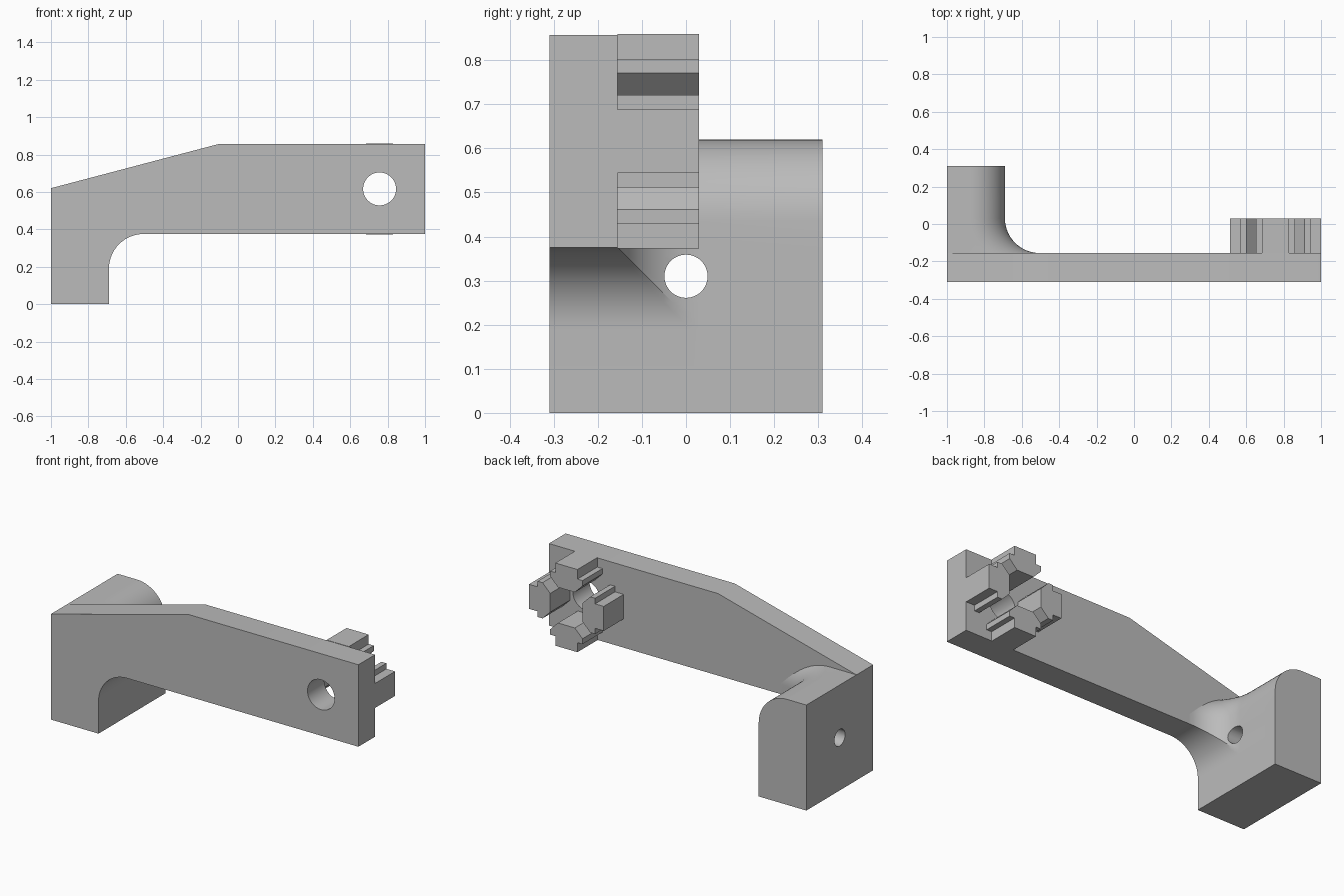
import bpy, bmesh
from math import sin, cos, pi, sqrt
from mathutils import Vector, Matrix

cube = bpy.data.objects.get("Cube")
if cube:
    bpy.data.objects.remove(cube)

grey = bpy.data.materials.new("plain grey")
grey.use_nodes = True
grey.diffuse_color = (0.5, 0.5, 0.5, 1)
grey.node_tree.nodes["Principled BSDF"].inputs["Base Color"].default_value = (0.5, 0.5, 0.5, 1)

FRONT, PLATE_BACK, BACK = -0.31, -0.155, 0.31
R = 0.185                      # shared fillet radius
FX, FY, FZ = -0.505, 0.03, 0.19  # fillet centre
TOP = 0.62                     # block height
STEPS = 14
ANGLES = [pi / 2 * i / STEPS for i in range(STEPS + 1)]


def finish(name, bm):
    bmesh.ops.recalc_face_normals(bm, faces=bm.faces)
    mesh = bpy.data.meshes.new(name)
    bm.to_mesh(mesh)
    bm.free()
    obj = bpy.data.objects.new(name, mesh)
    mesh.materials.append(grey)
    bpy.context.collection.objects.link(obj)
    return obj


def prism(name, profile, y0, y1):
    """Extrude an x-z outline along y."""
    bm = bmesh.new()
    face = bm.faces.new([bm.verts.new((x, y0, z)) for x, z in profile])
    ext = bmesh.ops.extrude_face_region(bm, geom=[face])
    verts = [v for v in ext["geom"] if isinstance(v, bmesh.types.BMVert)]
    bmesh.ops.translate(bm, verts=verts, vec=(0, y1 - y0, 0))
    return finish(name, bm)


def drill(obj, centre, radius, axis):
    """Cut a round hole along the given axis."""
    bm = bmesh.new()
    turn = Vector((0, 0, 1)).rotation_difference(Vector(axis)).to_matrix().to_4x4()
    bmesh.ops.create_cone(bm, cap_ends=True, segments=48, radius1=radius, radius2=radius,
                          depth=1, matrix=Matrix.Translation(centre) @ turn)
    cutter = finish(obj.name + "_hole_cutter", bm)
    cutter.hide_render = True
    cutter.hide_viewport = True
    mod = obj.modifiers.new("hole", 'BOOLEAN')
    mod.operation = 'DIFFERENCE'
    mod.solver = 'EXACT'
    mod.object = cutter
    bpy.context.view_layer.update()
    dg = bpy.context.evaluated_depsgraph_get()
    cut = bpy.data.meshes.new_from_object(obj.evaluated_get(dg))
    obj.modifiers.clear()
    obj.data = cut
    bpy.data.objects.remove(cutter)


def smooth(obj):
    bpy.ops.object.select_all(action='DESELECT')
    obj.select_set(True)
    bpy.context.view_layer.objects.active = obj
    bpy.ops.object.shade_smooth_by_angle(angle=pi / 6)


# Arm plate with the curved underside and sloped top
under = [(FX - R * cos(a), FZ + R * sin(a)) for a in ANGLES]
outline = [(-1, 0), (FX - R, 0)] + under + [(1, FZ + R), (1, 0.857), (-0.1, 0.857), (-1, TOP)]
plate = prism("arm_plate", outline, FRONT, PLATE_BACK)
KX, KZ = 0.757, 0.616
drill(plate, (KX, -0.25, KZ), 0.088, (0, 1, 0))
smooth(plate)


# Mounting block: stacked sections with a flared root and rounded top edge
def section(z, inset, limit):
    r = R + inset
    pts = [(-1, BACK), (FX - r, BACK)]
    pts += [(FX - r * cos(a), max(FY - r * sin(a), FRONT + 0.01)) for a in ANGLES]
    pts += [(FX, FRONT + 0.005), (-1, FRONT + 0.005)]
    return [(min(x, limit), y, z) for x, y in pts]


levels = [(0, 0, FX - R)]
levels += [(FZ + R * sin(a), 0, FX - R * cos(a)) for a in ANGLES]
levels += [(TOP - R + R * sin(a), R * (1 - cos(a)), FX) for a in ANGLES]

bm = bmesh.new()
rings = [[bm.verts.new(p) for p in section(*lv)] for lv in levels]
for low, high in zip(rings, rings[1:]):
    n = len(low)
    for j in range(n):
        k = (j + 1) % n
        bm.faces.new((low[j], low[k], high[k]))
        bm.faces.new((low[j], high[k], high[j]))
bm.faces.new(rings[0])
bm.faces.new(rings[-1])
bmesh.ops.dissolve_degenerate(bm, dist=0.0001, edges=bm.edges)
block = finish("mounting_block", bm)
drill(block, (-0.85, 0, 0.31), 0.049, (1, 0, 0))
smooth(block)

# Four slot keys arranged around the round hole
half = [(0.055, 0.105), (0.105, 0.155), (0.105, 0.187), (0.072, 0.187), (0.072, 0.243)]
key = half + [(-w, r) for w, r in reversed(half)]
for i, side in enumerate(("top", "right", "bottom", "left")):
    c, s = round(cos(i * pi / 2)), round(sin(i * pi / 2))
    pts = [(KX + w * c - r * s, KZ + w * s + r * c) for w, r in key]
    prism(side + "_slot_key", pts, PLATE_BACK, FY)
